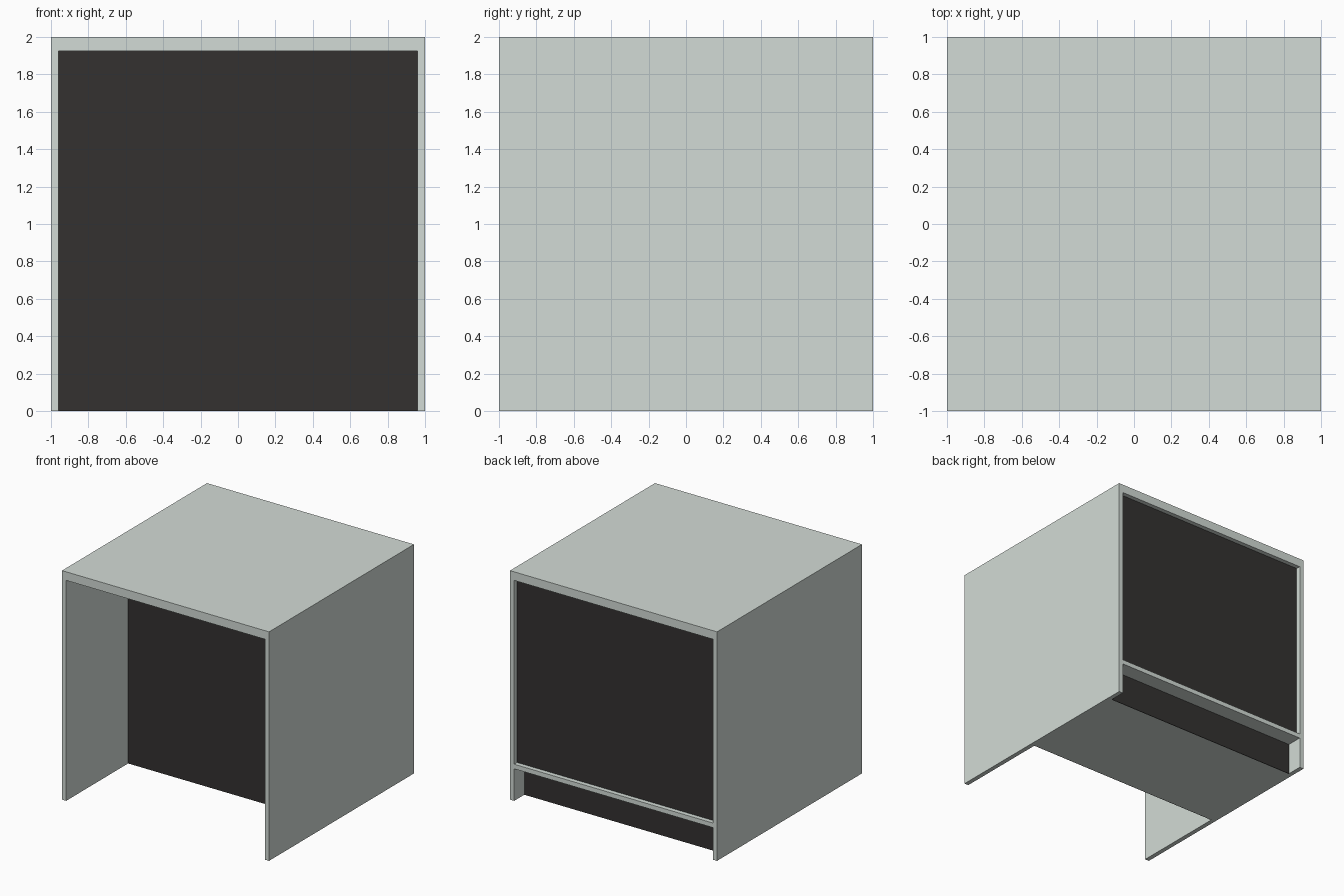
import bpy

if "Cube" in bpy.data.objects:
    bpy.data.objects.remove(bpy.data.objects["Cube"])


def material(name, color):
    m = bpy.data.materials.new(name)
    m.diffuse_color = color
    m.use_nodes = True
    m.node_tree.nodes["Principled BSDF"].inputs["Base Color"].default_value = m.diffuse_color
    return m


shell = material("pale_shell", (0.65, 0.71, 0.67, 1))
dark = material("dark_panel", (0.033, 0.031, 0.030, 1))


def box(name, lo, hi, mat):
    """Box between two opposite corners."""
    bpy.ops.mesh.primitive_cube_add(size=1)
    ob = bpy.context.object
    ob.name = name
    ob.location = [(a + b) / 2 for a, b in zip(lo, hi)]
    ob.scale = [b - a for a, b in zip(lo, hi)]
    bpy.ops.object.transform_apply(location=True, rotation=False, scale=True)
    ob.data.materials.append(mat)
    return ob


W = 0.96                  # inner half width
TOP = 1.925               # underside of the counter top
FRONT, KICK = -0.145, 0.86  # front panel and kick panel planes
T = 0.004                 # thin panel skin

# Outer shell: counter top and two full-depth sides
box("counter_top", (-1, -1, TOP), (1, 1, 2), shell)
for side, x0, x1 in (("left", -1, -W), ("right", W, 1)):
    box(side + "_side", (x0, -1, 0), (x1, 1, TOP), shell)

# Cabinet floor and the rail above the toe space at the back
box("floor", (-W, FRONT + T, 0), (W, KICK - T, 0.04), shell)
box("back_rail", (-W, FRONT + T, 0.28), (W, 1, 0.32), shell)

# Dark panels: knee-space panel, recessed back panel, toe kick
box("knee_panel", (-W, FRONT, 0), (W, FRONT + T, TOP), dark)
box("back_panel", (-W, 0.95, 0.32), (W, 0.96, TOP), dark)
box("toe_kick", (-W, KICK - T, 0), (W, KICK, 0.28), dark)
